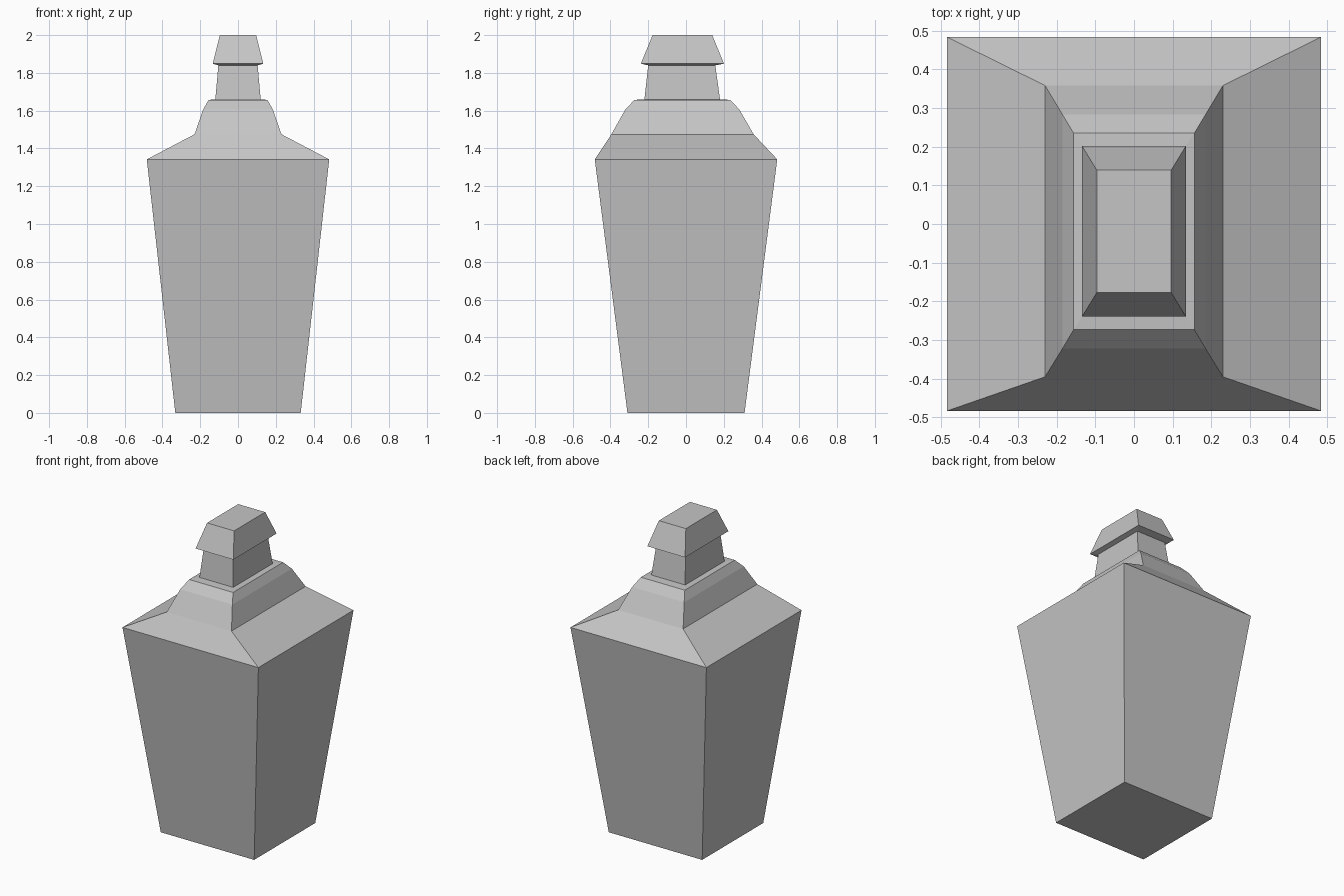
import bpy
import bmesh

cube = bpy.data.objects.get("Cube")
if cube:
    bpy.data.objects.remove(cube, do_unlink=True)

# Single plain grey
grey = bpy.data.materials.new("plain_grey")
grey.use_nodes = True
colour = (0.56, 0.56, 0.56, 1)
grey.diffuse_color = colour
grey.node_tree.nodes["Principled BSDF"].inputs["Base Color"].default_value = colour


def loft(name, sections, close_bottom=False, close_top=False):
    """Join rectangular sections (height, half width, front y, back y)."""
    bm = bmesh.new()
    rings = []
    for z, w, front, back in sections:
        corners = ((-w, front), (w, front), (w, back), (-w, back))
        rings.append([bm.verts.new((x, y, z)) for x, y in corners])
    for low, high in zip(rings, rings[1:]):
        for i in range(4):
            j = (i + 1) % 4
            bm.faces.new((low[i], low[j], high[j], high[i]))
    if close_bottom:
        bm.faces.new(rings[0][::-1])
    if close_top:
        bm.faces.new(rings[-1])
    mesh = bpy.data.meshes.new(name)
    bm.to_mesh(mesh)
    bm.free()
    mesh.materials.append(grey)
    obj = bpy.data.objects.new(name, mesh)
    bpy.context.collection.objects.link(obj)
    return obj


# Sections shared by neighbouring parts
rim = (1.342, 0.483, -0.483, 0.483)
neck_base = (1.66, 0.12, -0.22, 0.18)
neck_top = (1.84, 0.104, -0.2, 0.155)

# Tapered body, widening upwards
loft("body", [(0, 0.332, -0.31, 0.31), rim], close_bottom=True)

# Sloping shoulder that steps in to the neck
loft("shoulder", [
    rim,
    (1.475, 0.23, -0.395, 0.358),
    (1.605, 0.185, -0.322, 0.283),
    (1.657, 0.156, -0.273, 0.235),
    neck_base,
])

# Narrow neck
loft("neck", [neck_base, neck_top])

# Flared cap with a thin underside lip
loft("cap", [
    neck_top,
    (1.849, 0.134, -0.239, 0.201),
    (2, 0.096, -0.177, 0.139),
], close_top=True)
